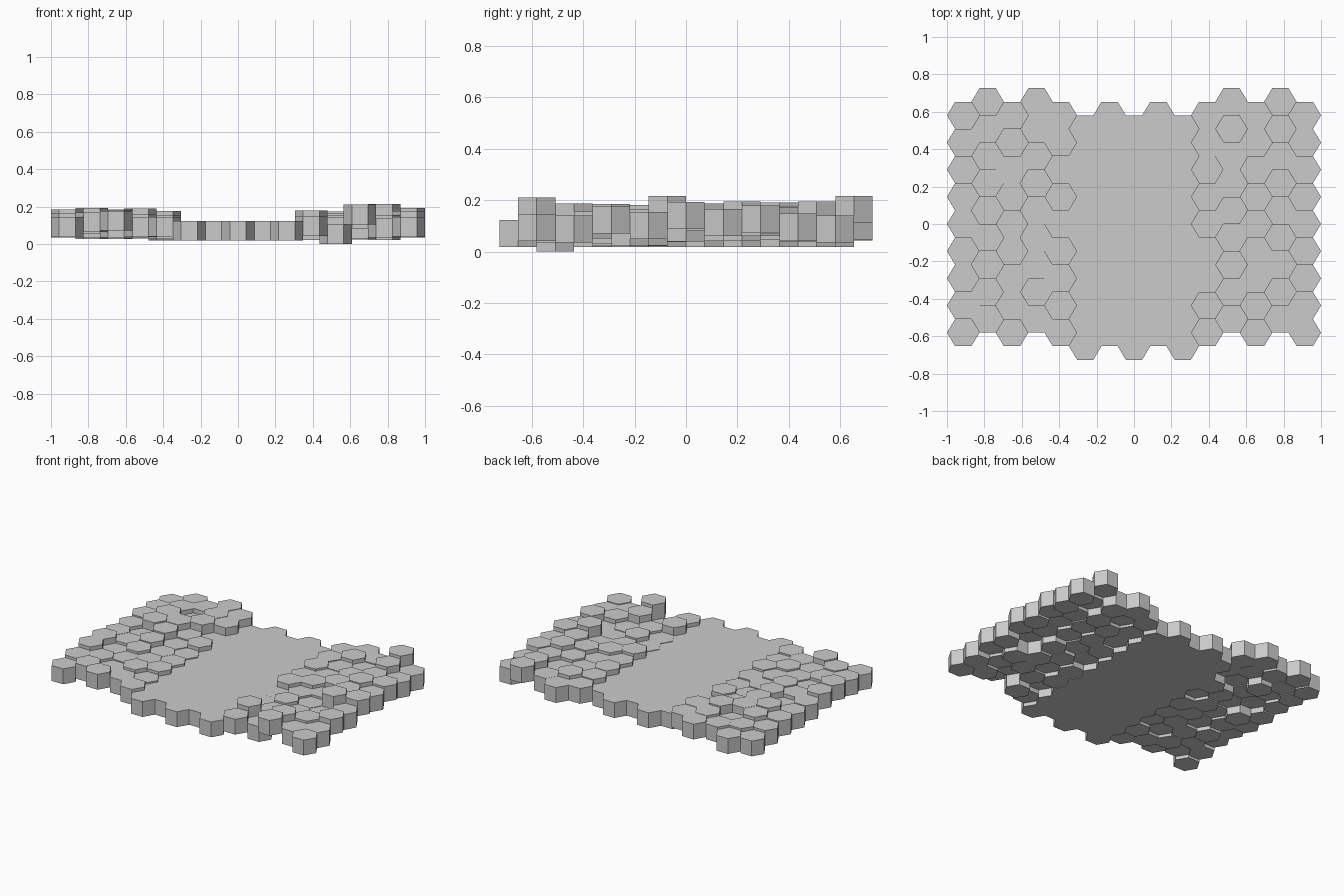
import bpy, bmesh, random
from mathutils import Vector

if "Cube" in bpy.data.objects:
    bpy.data.objects.remove(bpy.data.objects["Cube"])

R = 2 / 23            # half width of a tile (points along x)
H = 0.0726            # half depth of a tile
THICK = 0.105
SLAB_Z = 0.018
random.seed(4)


def centre(i, k):
    # odd columns are centred; even ones shift back (sides) or forward (middle)
    shift = 0 if i % 2 else (H if abs(i) > 2 else -H)
    return i * 1.5 * R, k * 2 * H + shift


def hex_face(bm, i, k, z):
    x, y = centre(i, k)
    pts = [(R, 0), (R / 2, H), (-R / 2, H), (-R, 0), (-R / 2, -H), (R / 2, -H)]
    return bm.faces.new([bm.verts.new((x + a, y + b, z)) for a, b in pts])


def finish(bm, name):
    # raise the flat outlines into prisms
    res = bmesh.ops.extrude_face_region(bm, geom=bm.faces[:], use_keep_orig=True)
    top = [g for g in res["geom"] if isinstance(g, bmesh.types.BMVert)]
    bmesh.ops.translate(bm, verts=top, vec=Vector((0, 0, THICK)))
    bmesh.ops.recalc_face_normals(bm, faces=bm.faces[:])
    mesh = bpy.data.meshes.new(name)
    bm.to_mesh(mesh)
    bm.free()
    bpy.context.collection.objects.link(bpy.data.objects.new(name, mesh))


# Flat central path: five columns fused into one slab
bm = bmesh.new()
for i in range(-2, 3):
    for k in range(-4, 5):
        hex_face(bm, i, k, SLAB_Z)
bmesh.ops.remove_doubles(bm, verts=bm.verts[:], dist=0.001)
bmesh.ops.dissolve_faces(bm, faces=bm.faces[:], use_verts=False)
finish(bm, "central_path")

# Uneven side tiles: five columns on each side, with a few set heights
fixed = {(-7, -4): 0.04, (7, -4): 0.04, (7, -3): 0.035, (-3, 2): SLAB_Z,
         (4, -4): 0.0, (6, -1): 0.11, (5, -4): 0.105, (6, 4): 0.11}
for side, name in ((-1, "left_tiles"), (1, "right_tiles")):
    bm = bmesh.new()
    for c in range(3, 8):
        for k in range(-4, 5):
            lift = random.triangular(0.008, 0.105, 0.05)
            hex_face(bm, side * c, k, fixed.get((side * c, k), lift))
    finish(bm, name)
